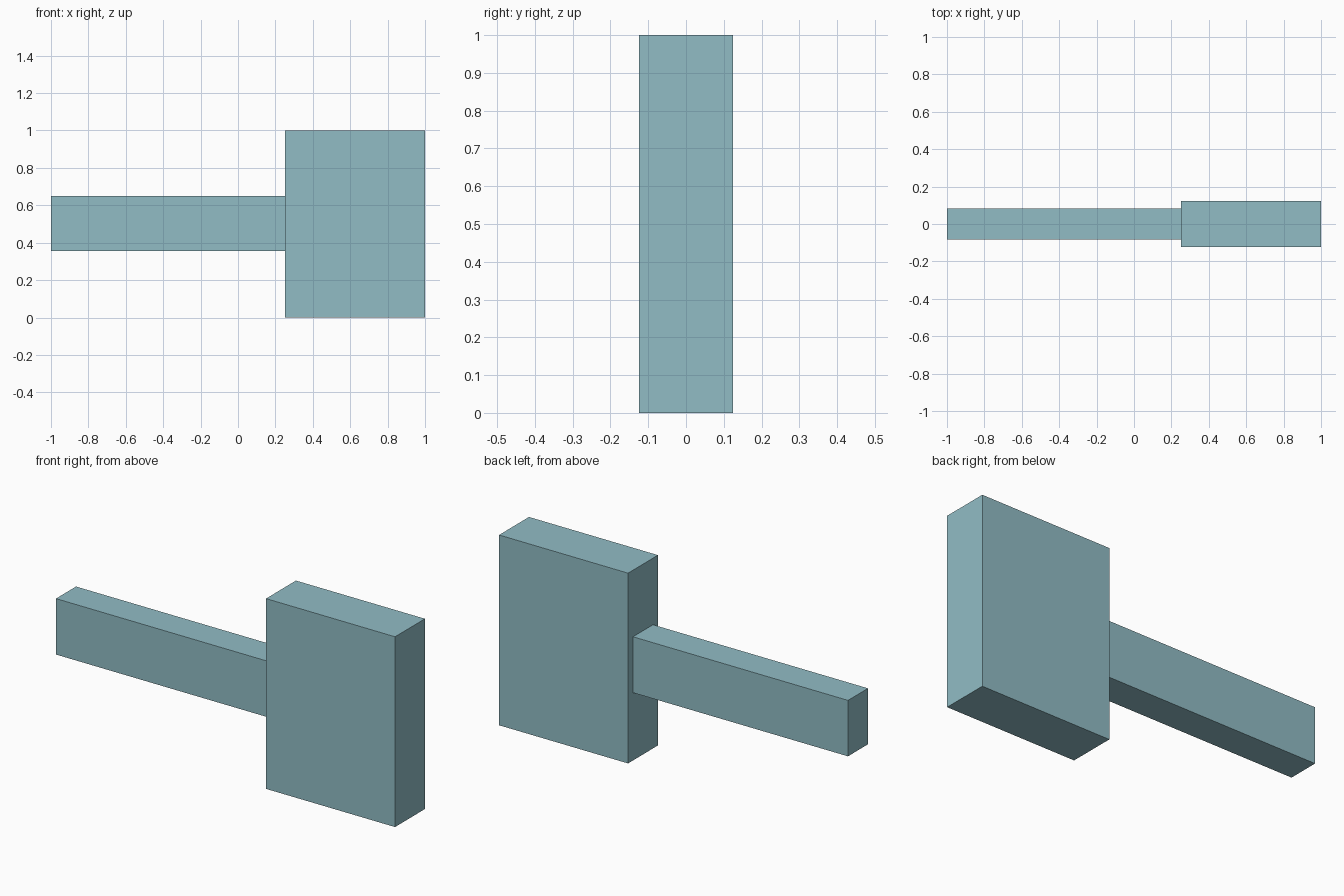
import bpy

if "Cube" in bpy.data.objects:
    bpy.data.objects.remove(bpy.data.objects["Cube"])

# One flat colour for the whole model
teal = bpy.data.materials.new("pale_teal")
teal.diffuse_color = (0.283, 0.505, 0.558, 1.0)
teal.use_nodes = True
teal.node_tree.nodes["Principled BSDF"].inputs["Base Color"].default_value = teal.diffuse_color


def box(name, low, high):
    """Add a flat-faced box spanning two opposite corners."""
    centre = [(a + b) / 2 for a, b in zip(low, high)]
    bpy.ops.mesh.primitive_cube_add(size=1, location=centre)
    obj = bpy.context.object
    obj.name = name
    obj.scale = [b - a for a, b in zip(low, high)]
    bpy.ops.object.transform_apply(location=False, rotation=False, scale=True)
    obj.data.materials.append(teal)
    return obj


# Broad upright slab
box("head", (0.25, -0.124, 0.0), (1.0, 0.124, 1.0))

# Long bar butting against the slab's left side
box("handle", (-1.0, -0.083, 0.356), (0.25, 0.083, 0.65))
